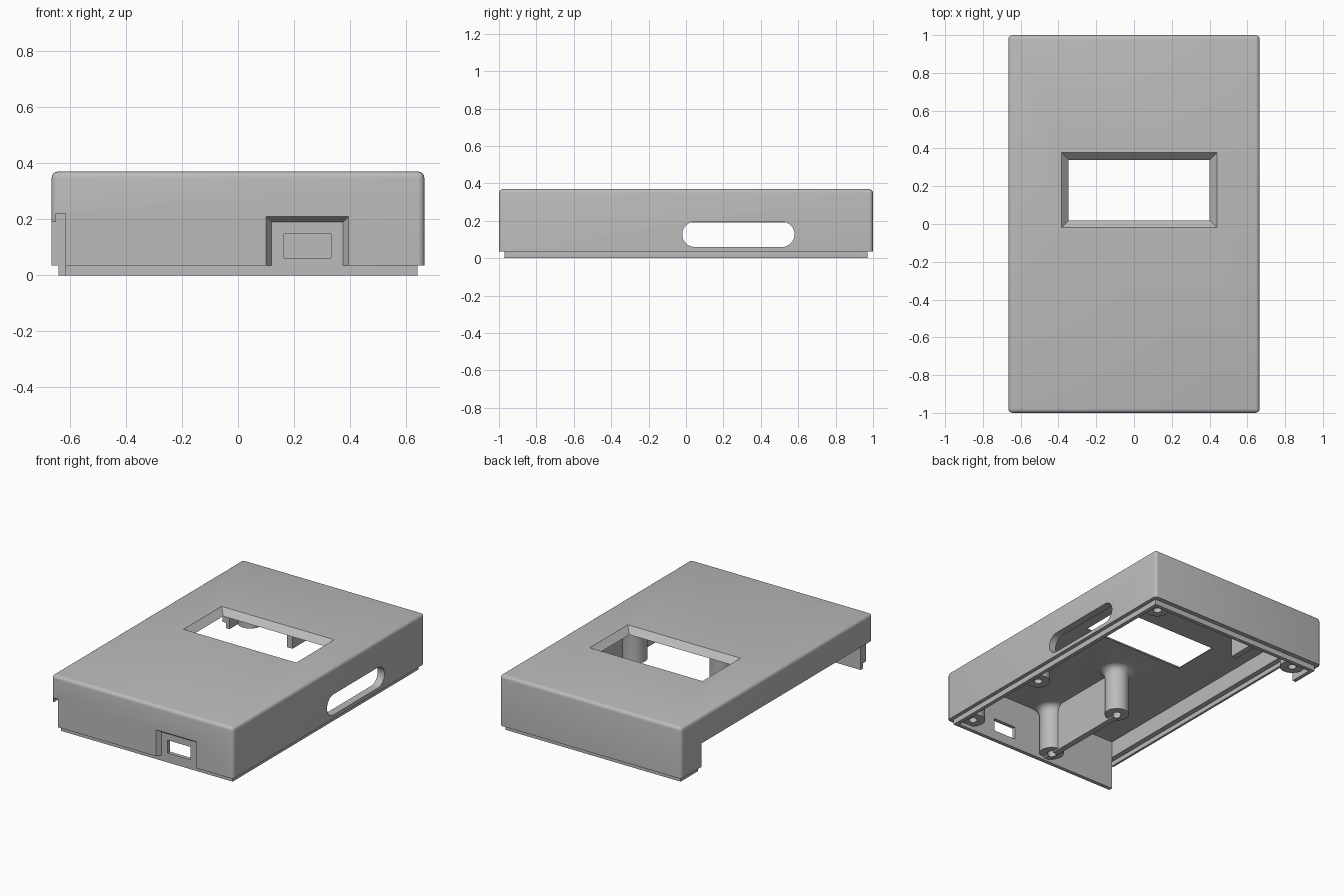
import bpy
import bmesh
import math
from mathutils import Matrix, Vector

old = bpy.data.objects.get("Cube")
if old:
    bpy.data.objects.remove(old, do_unlink=True)

grey = bpy.data.materials.new("light_grey_plastic")
grey.use_nodes = True
colour = (0.5, 0.5, 0.5, 1)
grey.diffuse_color = colour
grey.node_tree.nodes["Principled BSDF"].inputs["Base Color"].default_value = colour


def finish(bm, name):
    bmesh.ops.recalc_face_normals(bm, faces=bm.faces)
    mesh = bpy.data.meshes.new(name)
    bm.to_mesh(mesh)
    bm.free()
    mesh.materials.append(grey)
    ob = bpy.data.objects.new(name, mesh)
    bpy.context.collection.objects.link(ob)
    return ob


def box(name, lo, hi, bevel=None):
    """Box between two corners; bevel rounds the top and upright edges."""
    bm = bmesh.new()
    bmesh.ops.create_cube(bm, size=1)
    lo, hi = Vector(lo), Vector(hi)
    scale = Matrix.Diagonal(hi - lo)
    for v in bm.verts:
        v.co = (lo + hi) / 2 + scale @ v.co
    if bevel:
        edges = [e for e in bm.edges if max(v.co.z for v in e.verts) > hi.z - 0.001]
        bmesh.ops.bevel(bm, geom=edges, offset=bevel, segments=4,
                        profile=0.5, affect='EDGES')
    return finish(bm, name)


def frustum(name, near, far):
    """Solid joining two matching four-point outlines."""
    bm = bmesh.new()
    a = [bm.verts.new(p) for p in near]
    b = [bm.verts.new(p) for p in far]
    bm.faces.new(a)
    bm.faces.new(b)
    for i in range(4):
        j = (i + 1) % 4
        bm.faces.new((a[i], a[j], b[j], b[i]))
    return finish(bm, name)


def lathe(name, x, y, profile, sides=32):
    """Solid of revolution from (radius, height) points."""
    bm = bmesh.new()
    rings = []
    for r, z in profile:
        rings.append([bm.verts.new((x + r * math.cos(math.tau * i / sides),
                                    y + r * math.sin(math.tau * i / sides), z))
                      for i in range(sides)])
    for a, b in zip(rings, rings[1:]):
        for i in range(sides):
            j = (i + 1) % sides
            bm.faces.new((a[i], a[j], b[j], b[i]))
    bm.faces.new(rings[0])
    bm.faces.new(rings[-1])
    return finish(bm, name)


def combine(target, tool, operation):
    mod = target.modifiers.new(operation.lower(), 'BOOLEAN')
    mod.operation = operation
    mod.solver = 'EXACT'
    mod.object = tool
    bpy.context.view_layer.objects.active = target
    bpy.ops.object.modifier_apply(modifier=mod.name)
    bpy.data.objects.remove(tool, do_unlink=True)


def add(tool):
    combine(case, tool, 'UNION')


def cut(tool):
    combine(case, tool, 'DIFFERENCE')


# Outer shell with a stepped rim, hollowed from below
HX, TOP, CEILING, STEP = 0.665, 0.37, 0.33, 0.035
case = box("enclosure_lid", (-HX, -1, STEP), (HX, 1, TOP), bevel=0.022)
add(box("rim_lip", (-0.64, -0.97, 0), (0.64, 0.97, 0.1)))
cut(box("cavity", (-0.615, -0.945, -0.1), (0.615, 0.945, CEILING)))

# Screw posts flaring into the ceiling, trimmed to stay inside the shell
R, FLARE = 0.075, 0.045
flare = [(R + FLARE * (1 - math.cos(t)), CEILING - FLARE + FLARE * math.sin(t))
         for t in (math.pi / 2 * i / 5 for i in range(6))]
posts = [(0.555, -0.885), (0.555, -0.26), (-0.08, -0.885), (-0.08, -0.26),
         (0.555, 0.885), (-0.53, 0.885)]
for x, y in posts:
    post = lathe("post", x, y, [(R, 0.025)] + flare + [(R + FLARE, CEILING + 0.01)])
    combine(post, box("post_bounds", (-0.63, -0.96, 0), (0.63, 0.96, 0.36)), 'INTERSECT')
    add(post)

# Partition between two posts and rib at the back
add(box("partition", (-0.11, -0.955, 0.015), (-0.07, -0.26, CEILING + 0.01)))
add(box("back_rib", (-0.18, 0.77, 0.005), (-0.14, 0.955, CEILING + 0.01)))

for x, y in posts:
    cut(lathe("screw_hole", x, y, [(0.026, -0.1), (0.026, 0.2)], 20))

# Open side with a stepped edge along the rail
cut(box("side_opening_outer", (-0.8, -1.1, -0.1), (-0.645, 0.79, 0.19)))
cut(box("side_opening_inner", (-0.65, -1.1, -0.1), (-0.615, 0.79, 0.22)))


# Sloped display window through the top
def rect(x0, x1, y0, y1, z):
    return [(x0, y0, z), (x1, y0, z), (x1, y1, z), (x0, y1, z)]


cut(frustum("display_window", rect(-0.385, 0.44, -0.02, 0.378, TOP + 0.0005),
            rect(-0.345, 0.40, 0.02, 0.338, CEILING - 0.0005)))


# Sloped connector recess in the front and its port
def front_rect(x0, x1, top, y):
    return [(x0, y, -0.05), (x1, y, -0.05), (x1, y, top), (x0, y, top)]


cut(frustum("connector_recess", front_rect(0.10, 0.395, 0.21, -1.0005),
            front_rect(0.12, 0.375, 0.19, -0.97)))
cut(box("connector_port", (0.165, -1.1, 0.062), (0.332, -0.9, 0.147)))

# Rounded slot in the left wall
SLOT_R, SLOT_Z = 0.0675, 0.1275
bm = bmesh.new()
outline = []
for centre, start in ((0.5125, -math.pi / 2), (0.0475, math.pi / 2)):
    for i in range(17):
        a = start + math.pi * i / 16
        outline.append(bm.verts.new((0.55, centre + SLOT_R * math.cos(a),
                                     SLOT_Z + SLOT_R * math.sin(a))))
face = bm.faces.new(outline)
extruded = bmesh.ops.extrude_face_region(bm, geom=[face], use_keep_orig=True)["geom"]
bmesh.ops.translate(bm, vec=(0.2, 0, 0),
                    verts=[g for g in extruded if isinstance(g, bmesh.types.BMVert)])
cut(finish(bm, "side_slot"))

# Smooth the rounded edges and posts, keep the rest crisp
bpy.ops.object.select_all(action='DESELECT')
case.select_set(True)
bpy.context.view_layer.objects.active = case
bpy.ops.object.shade_smooth_by_angle(angle=math.radians(30))
